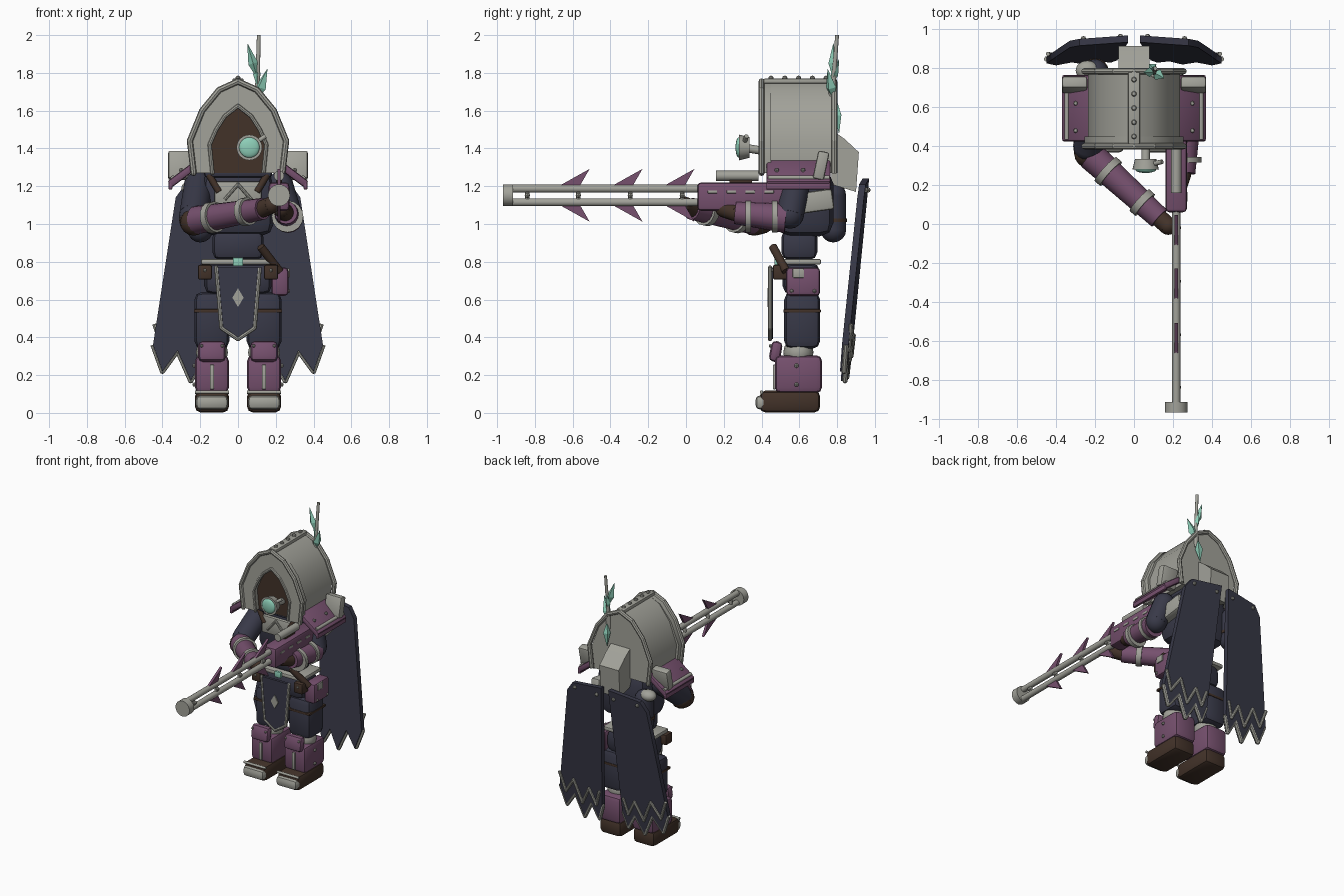
import bpy, bmesh, math
from mathutils import Vector, Matrix, Euler

if bpy.data.objects.get("Cube"):
    bpy.data.objects.remove(bpy.data.objects["Cube"], do_unlink=True)


def material(name, rgb):
    m = bpy.data.materials.new(name)
    m.use_nodes = True
    m.diffuse_color = (*rgb, 1)
    m.node_tree.nodes["Principled BSDF"].inputs["Base Color"].default_value = (*rgb, 1)
    return m


GREY = material("warm grey metal", (0.36, 0.36, 0.32))
PURPLE = material("plum armour", (0.18, 0.08, 0.155))
NAVY = material("dark blue cloth", (0.04, 0.041, 0.065))
BROWN = material("dark brown leather", (0.055, 0.032, 0.022))
TEAL = material("pale teal glass", (0.27, 0.62, 0.48))
made = []


def finish(name, bm, mat, matrix=None):
    if matrix:
        bm.transform(matrix)
    bmesh.ops.recalc_face_normals(bm, faces=bm.faces)
    me = bpy.data.meshes.new(name)
    bm.to_mesh(me)
    bm.free()
    me.materials.append(mat)
    ob = bpy.data.objects.new(name, me)
    bpy.context.collection.objects.link(ob)
    made.append(ob)
    return ob


def box(name, c, size, mat, bevel=0.02, rot=(0, 0, 0)):
    bm = bmesh.new()
    bmesh.ops.create_cube(bm, size=1, matrix=Matrix.Diagonal((*size, 1)))
    bmesh.ops.bevel(bm, geom=bm.edges[:], offset=bevel, segments=2, profile=0.5, affect='EDGES')
    turn = Euler([math.radians(a) for a in rot]).to_matrix().to_4x4()
    return finish(name, bm, mat, Matrix.Translation(c) @ turn)


def rod(name, a, b, r, mat, r2=None, sides=16):
    a, b = Vector(a), Vector(b)
    bm = bmesh.new()
    bmesh.ops.create_cone(bm, cap_ends=True, segments=sides, radius1=r, radius2=r if r2 is None else r2,
                          depth=(b - a).length)
    turn = (b - a).to_track_quat('Z', 'Y').to_matrix().to_4x4()
    return finish(name, bm, mat, Matrix.Translation((a + b) / 2) @ turn)


def ball(name, c, size, mat, seg=16):
    bm = bmesh.new()
    bmesh.ops.create_uvsphere(bm, u_segments=seg, v_segments=seg // 2, radius=1)
    return finish(name, bm, mat, Matrix.Translation(c) @ Matrix.Diagonal((*size, 1)))


def rivet(c, r=0.012):
    ball("rivet", c, (r, r, r), GREY, 8)


def limb(name, a, b, r, mat):
    rod(name, a, b, r, mat)
    for p in (a, b):
        ball(name + "_end", p, (r, r, r), mat)


def prism(name, pts, depth, mat, matrix):
    """Outline in local x, z, with thickness along local y."""
    bm = bmesh.new()
    f = bm.faces.new([bm.verts.new((x, -depth / 2, z)) for x, z in pts])
    ext = bmesh.ops.extrude_face_region(bm, geom=[f])
    bmesh.ops.translate(bm, vec=(0, depth, 0), verts=[v for v in ext["geom"] if isinstance(v, bmesh.types.BMVert)])
    return finish(name, bm, mat, matrix)


def tube(name, pts, r, mat):
    for a, b in zip(pts, pts[1:]):
        rod(name, a, b, r, mat, sides=8)
        ball(name + "_joint", b, (r, r, r), mat, 8)


def mirror(half):
    return half + [(-x, z) for x, z in reversed(half) if x > 0.001]


def at(x, y, z):
    return Matrix.Translation((x, y, z))


SIDE = Matrix.Rotation(math.pi / 2, 4, 'Z')     # turns an outline to the y, z plane

# legs and boots
for s in (1, -1):
    x = s * 0.138
    box("boot", (x, 0.55, 0.06), (0.18, 0.32, 0.115), BROWN, 0.03)
    box("toe_cap", (x, 0.41, 0.055), (0.172, 0.085, 0.075), GREY, 0.025)
    rod("boot_lace_bar", (x - 0.09, 0.4, 0.11), (x + 0.09, 0.4, 0.11), 0.009, GREY)
    box("shin_armour", (x, 0.595, 0.205), (0.18, 0.25, 0.2), PURPLE, 0.03)
    box("shin_strip", (x, 0.467, 0.19), (0.022, 0.015, 0.13), GREY, 0.004)
    box("knee_plate", (x, 0.475, 0.325), (0.145, 0.06, 0.11), PURPLE, 0.025, (-10, 0, 0))
    ball("knee_joint", (x, 0.595, 0.32), (0.085, 0.08, 0.08), GREY)
    box("thigh", (x, 0.615, 0.49), (0.185, 0.19, 0.3), NAVY, 0.04)
    box("thigh_strap", (x, 0.615, 0.54), (0.192, 0.197, 0.018), BROWN, 0.004)
    for z in (0.15, 0.25):
        rivet((x + s * 0.092, 0.585, z))
    for dx in (-0.055, 0.055):
        rivet((x + dx, 0.447, 0.355), 0.009)
    box("belt_pouch", (s * 0.175, 0.5, 0.745), (0.075, 0.08, 0.08), BROWN, 0.012)
    rivet((s * 0.175, 0.458, 0.755), 0.009)

# hips, belt and torso
box("hips", (0, 0.61, 0.71), (0.36, 0.2, 0.17), NAVY, 0.05)
box("belt", (0, 0.6, 0.8), (0.39, 0.23, 0.03), GREY, 0.01)
box("buckle", (0, 0.478, 0.8), (0.055, 0.02, 0.045), TEAL, 0.005)
box("waist", (0, 0.6, 0.89), (0.27, 0.19, 0.16), NAVY, 0.04)
box("chest", (0, 0.63, 1.11), (0.38, 0.3, 0.35), NAVY, 0.07)
box("collar", (0, 0.6, 1.27), (0.36, 0.3, 0.05), NAVY, 0.02)
box("chest_plate", (0, 0.47, 1.16), (0.25, 0.03, 0.13), GREY, 0.01)
tube("chest_chevron", [(-0.07, 0.45, 1.13), (0, 0.45, 1.21), (0.07, 0.45, 1.13)], 0.009, GREY)
for s in (1, -1):
    rod("chest_strap", (s * 0.16, 0.47, 1.27), (s * 0.1, 0.46, 1.17), 0.018, BROWN)
rod("dagger_grip", (0.12, 0.46, 0.88), (0.22, 0.53, 0.75), 0.022, BROWN)
box("side_pouch", (0.222, 0.62, 0.695), (0.09, 0.18, 0.15), PURPLE, 0.02)
box("pouch_clasp", (0.268, 0.595, 0.74), (0.012, 0.06, 0.05), GREY, 0.004)
for y in (0.56, 0.68):
    rivet((0.267, y, 0.645), 0.01)

# front cloth with trim and diamond
cloth = mirror([(0.115, 0.77), (0.088, 0.45), (0, 0.39)])
prism("front_cloth", cloth, 0.02, NAVY, at(0, 0.45, 0))
tube("cloth_trim", [(x, 0.445, z) for x, z in cloth], 0.011, GREY)
prism("cloth_diamond", [(0, 0.56), (0.03, 0.61), (0, 0.66), (-0.03, 0.61)], 0.009, GREY, at(0, 0.437, 0))

# helmet: body, framed opening, rims and ridge
arch = mirror([(0.235, 1.27), (0.255, 1.44), (0.19, 1.6), (0.1, 1.71), (0, 1.755)])
opening = mirror([(0.135, 1.27), (0.15, 1.42), (0.115, 1.5), (0.07, 1.57), (0, 1.625)])
prism("helmet_body", arch, 0.33, GREY, at(0, 0.615, 0) @ Matrix.Diagonal((0.93, 1, 1, 1)))
prism("face_shade", opening, 0.008, BROWN, at(0, 0.447, 0))
bm = bmesh.new()
loops = [[bm.verts.new((x, y, z)) for x, z in pts]
         for pts, y in ((arch, 0.45), (arch, 0.4), (opening, 0.4), (opening, 0.45))]
for la, lb in zip(loops, loops[1:] + loops[:1]):
    for i in range(len(la) - 1):
        bm.faces.new((la[i], la[i + 1], lb[i + 1], lb[i]))
for i in (0, -1):
    bm.faces.new([l[i] for l in loops])
finish("helmet_front_frame", bm, GREY)
for y in (0.4, 0.785):
    tube("helmet_rim", [(x, y, z) for x, z in arch], 0.016, GREY)
tube("opening_rim", [(x, 0.4, z) for x, z in opening], 0.011, GREY)
box("helmet_ridge", (0, 0.595, 1.757), (0.06, 0.37, 0.025), GREY, 0.006)
for i in range(5):
    rivet((0, 0.45 + i * 0.073, 1.772), 0.014)
prism("helmet_back_guard", [(0.77, 1.5), (0.84, 1.45), (0.915, 1.38), (0.9, 1.17), (0.77, 1.21)], 0.16, GREY, SIDE)

# eye lens
rod("lens_arm", (0.06, 0.33, 1.4), (0.06, 0.45, 1.38), 0.022, GREY)
rod("lens_housing", (0.06, 0.28, 1.405), (0.06, 0.335, 1.405), 0.068, GREY, 0.055, 24)
ball("lens", (0.06, 0.28, 1.405), (0.054, 0.018, 0.054), TEAL, 24)
rod("lens_lever", (0.1, 0.31, 1.435), (0.145, 0.32, 1.465), 0.012, GREY)

# antenna and crystal feathers
rod("antenna", (0.1, 0.77, 1.62), (0.11, 0.8, 2.0), 0.013, GREY, 0.01)
rod("antenna_socket", (0.1, 0.77, 1.6), (0.102, 0.775, 1.72), 0.02, GREY)


def feather(base, tip, w):
    base, tip = Vector(base), Vector(tip)
    mid = base.lerp(tip, 0.4)
    rod("crystal_feather", base, mid, 0.004, TEAL, w, 4)
    rod("crystal_feather_tip", mid, tip, w, TEAL, 0.001, 4)


feather((0.1, 0.78, 1.78), (0.05, 0.78, 1.955), 0.026)
feather((0.1, 0.78, 1.66), (0.155, 0.75, 1.82), 0.03)
feather((0.1, 0.77, 1.74), (0.1, 0.81, 1.87), 0.02)
feather((0.1, 0.8, 1.64), (0.09, 0.81, 1.48), 0.026)

# shoulder guards
for s in (1, -1):
    box("shoulder_guard", (s * 0.275, 0.595, 1.275), (0.22, 0.34, 0.04), PURPLE, 0.012, (0, s * 37, 0))
    box("shoulder_edge", (s * 0.358, 0.595, 1.2), (0.02, 0.34, 0.035), PURPLE, 0.006)
    rod("shoulder_trim", (s * 0.345, 0.435, 1.245), (s * 0.345, 0.76, 1.245), 0.012, GREY)
    box("shoulder_wing", (s * 0.305, 0.715, 1.31), (0.13, 0.06, 0.15), GREY, 0.012, (-12, 0, 0))
    for y in (0.48, 0.62):
        rivet((s * 0.3, y, 1.285))

# bent arm reaching across to the gun
limb("right_upper_arm", (-0.21, 0.6, 1.2), (-0.235, 0.4, 1.04), 0.078, NAVY)
limb("right_elbow", (-0.24, 0.4, 1.02), (-0.235, 0.36, 1.01), 0.072, BROWN)
rod("right_forearm", (-0.22, 0.35, 1.02), (0.13, 0.03, 1.08), 0.075, PURPLE, 0.058)
for t in (0.25, 0.75):
    p = Vector((-0.22, 0.35, 1.02)).lerp(Vector((0.13, 0.03, 1.08)), t)
    d = Vector((0.014, -0.0128, 0.0024))
    rod("forearm_band", p - d, p + d, 0.087 - 0.016 * t, GREY)
limb("right_hand", (0.13, 0.03, 1.08), (0.175, -0.01, 1.1), 0.046, BROWN)

# trigger arm
limb("left_upper_arm", (0.22, 0.58, 1.2), (0.265, 0.55, 1.05), 0.075, NAVY)
rod("left_forearm", (0.265, 0.53, 1.03), (0.255, 0.26, 1.06), 0.078, PURPLE, 0.06)
for y in (0.47, 0.33):
    rod("forearm_band", (0.262, y + 0.015, 1.04), (0.262, y - 0.015, 1.04), 0.084, GREY)
limb("left_hand", (0.25, 0.26, 1.06), (0.23, 0.2, 1.08), 0.045, BROWN)

# long gun
G = 0.217
box("gun_body", (G, 0.3, 1.145), (0.11, 0.48, 0.15), PURPLE, 0.02)
box("gun_stock", (G, 0.65, 1.115), (0.07, 0.26, 0.11), GREY, 0.015, (8, 0, 0))
rod("gun_scope", (G, 0.16, 1.255), (G, 0.385, 1.255), 0.027, GREY)
box("scope_mount", (G, 0.29, 1.225), (0.03, 0.12, 0.03), BROWN, 0.005)
for y in (0.14, 0.24, 0.34, 0.44):
    box("gun_vent", (G + 0.055, y, 1.17), (0.008, 0.05, 0.016), GREY, 0.003)
for z in (1.187, 1.115):
    rod("barrel", (G, -0.92, z), (G, 0.08, z), 0.021, GREY)
for y in (-0.84, -0.57, -0.295, -0.02):
    rod("barrel_link", (G, y, 1.11), (G, y, 1.19), 0.012, GREY)
    rivet((G + 0.012, y, 1.152), 0.014)
rod("muzzle", (G, -0.97, 1.152), (G, -0.915, 1.152), 0.058, GREY, sides=24)
for y in (-0.68, -0.4, -0.125):
    for s in (1, -1):
        barb = [(y, 1.152 + s * 0.045), (y + 0.17, 1.152 + s * 0.14), (y + 0.115, 1.152 + s * 0.045)]
        prism("barrel_barb", barb, 0.018, PURPLE, at(G, 0, 0) @ SIDE)

# rolled bundle behind the shoulder
limb("bundle", (-0.2, 0.78, 0.97), (-0.2, 0.78, 1.15), 0.068, NAVY)
rod("bundle_strap", (-0.2, 0.78, 1.01), (-0.2, 0.78, 1.03), 0.072, BROWN)
ball("bundle_cap", (-0.24, 0.79, 1.19), (0.06, 0.05, 0.04), GREY)

# split cape with ragged, trimmed hem
hem = [(0.45, 0.36), (0.4, 0.22), (0.32, 0.33), (0.25, 0.17), (0.18, 0.3), (0.12, 0.19), (0.085, 0.3)]
for s in (1, -1):
    lean = Matrix(((s, 0, 0, 0), (-0.06, 1, 0.095, 0.836), (0, 0, 1, 0), (0, 0, 0, 1)))
    prism("cape_panel", [(0.03, 1.24), (0.28, 1.21), (0.33, 1.14)] + hem, 0.035, NAVY, lean)
    tube("hem_trim", [lean @ Vector((x, 0.005, z)) for x, z in hem], 0.014, GREY)
    tube("upper_hem_trim", [lean @ Vector((0.02 + x * 0.94, 0.02, z + 0.11)) for x, z in hem], 0.011, GREY)
    for x in (0.07, 0.26):
        rivet(lean @ Vector((x, 0.02, 1.18)), 0.014)

# smooth shading with crisp edges
bpy.ops.object.select_all(action='DESELECT')
for ob in made:
    ob.select_set(True)
bpy.context.view_layer.objects.active = made[0]
bpy.ops.object.shade_smooth_by_angle(angle=math.radians(35))
